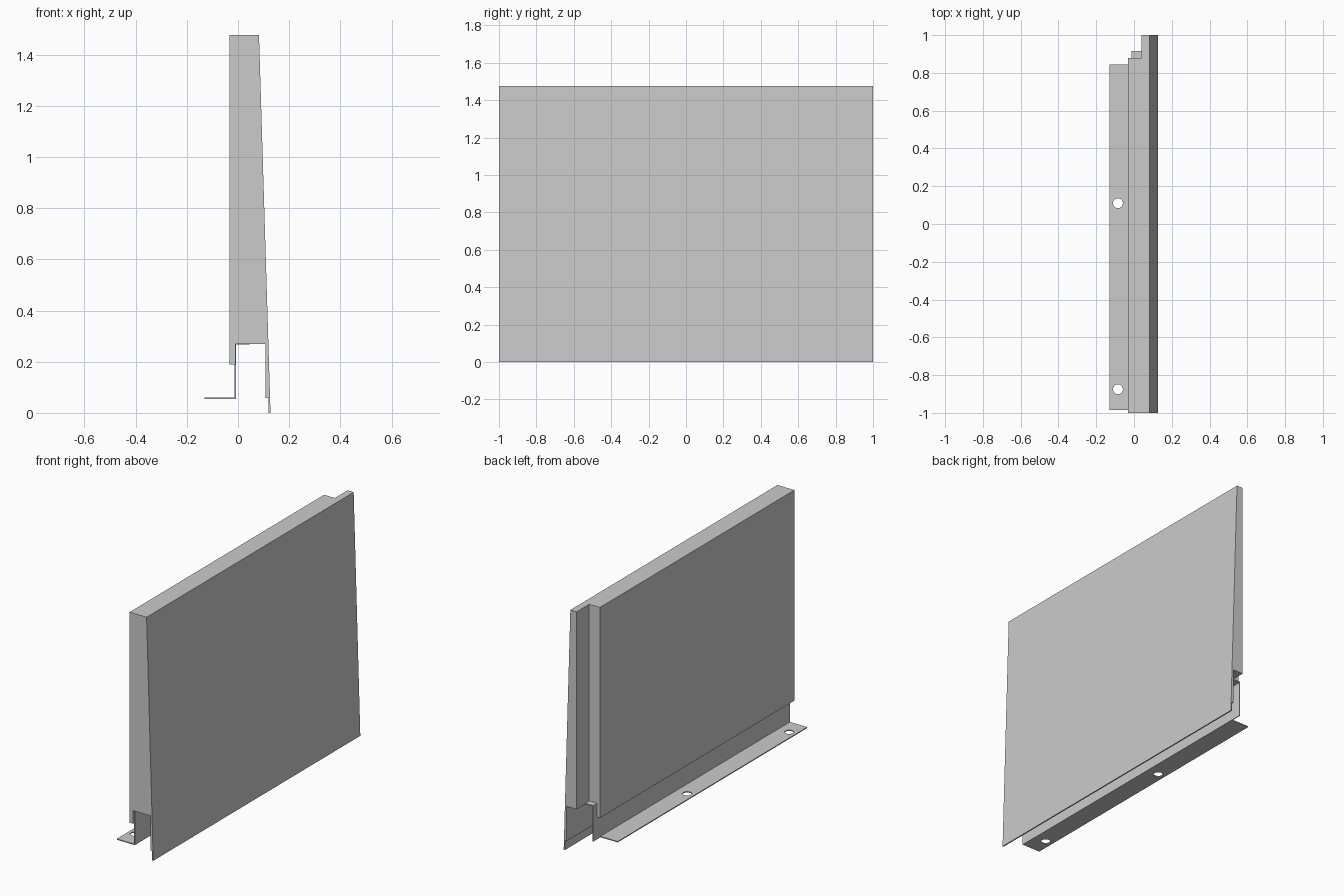
import bpy, bmesh

if "Cube" in bpy.data.objects:
    bpy.data.objects.remove(bpy.data.objects["Cube"])


def extrude_profile(name, pts, y0, y1):
    """Closed (x, z) outline extruded along y."""
    bm = bmesh.new()
    face = bm.faces.new([bm.verts.new((x, y0, z)) for x, z in pts])
    ext = bmesh.ops.extrude_face_region(bm, geom=[face])
    moved = [v for v in ext["geom"] if isinstance(v, bmesh.types.BMVert)]
    bmesh.ops.translate(bm, verts=moved, vec=(0, y1 - y0, 0))
    bmesh.ops.recalc_face_normals(bm, faces=bm.faces)
    mesh = bpy.data.meshes.new(name)
    bm.to_mesh(mesh)
    bm.free()
    obj = bpy.data.objects.new(name, mesh)
    bpy.context.collection.objects.link(obj)
    return obj


def rect(x0, x1, z0, z1):
    return [(x0, z0), (x1, z0), (x1, z1), (x0, z1)]


def cut(obj, cutter):
    mod = obj.modifiers.new("cut", "BOOLEAN")
    mod.operation = "DIFFERENCE"
    mod.solver = "EXACT"
    mod.object = cutter
    bpy.context.view_layer.objects.active = obj
    bpy.ops.object.modifier_apply(modifier=mod.name)
    bpy.data.objects.remove(cutter, do_unlink=True)


# Tapered panel with a channel along its bottom and a thin drip lip
panel = extrude_profile("panel", [
    (-0.033, 1.477), (0.082, 1.477), (0.127, 0.0), (0.119, 0.0),
    (0.119, 0.058), (0.107, 0.058), (0.107, 0.270), (-0.010, 0.270),
    (-0.010, 0.190), (-0.033, 0.190)], -1.0, 1.0)

# Rebate at the rear end of the panel
cut(panel, extrude_profile("rebate_cutter", rect(-0.2, 0.04, 0.1, 1.6), 0.878, 1.2))

# Folded sheet lining the channel roof and its inner side
extrude_profile("channel_sheet", [
    (-0.013, 0.054), (-0.008, 0.054), (-0.008, 0.268), (0.045, 0.268),
    (0.045, 0.275), (-0.013, 0.275)], -0.985, 0.915)

# Fixing flange with two round holes
flange = extrude_profile("fixing_flange", rect(-0.13, -0.012, 0.054, 0.060), -0.985, 0.845)
for y in (-0.875, 0.11):
    bpy.ops.mesh.primitive_cylinder_add(vertices=32, radius=0.026, depth=0.1,
                                        location=(-0.085, y, 0.057))
    cut(flange, bpy.context.object)
